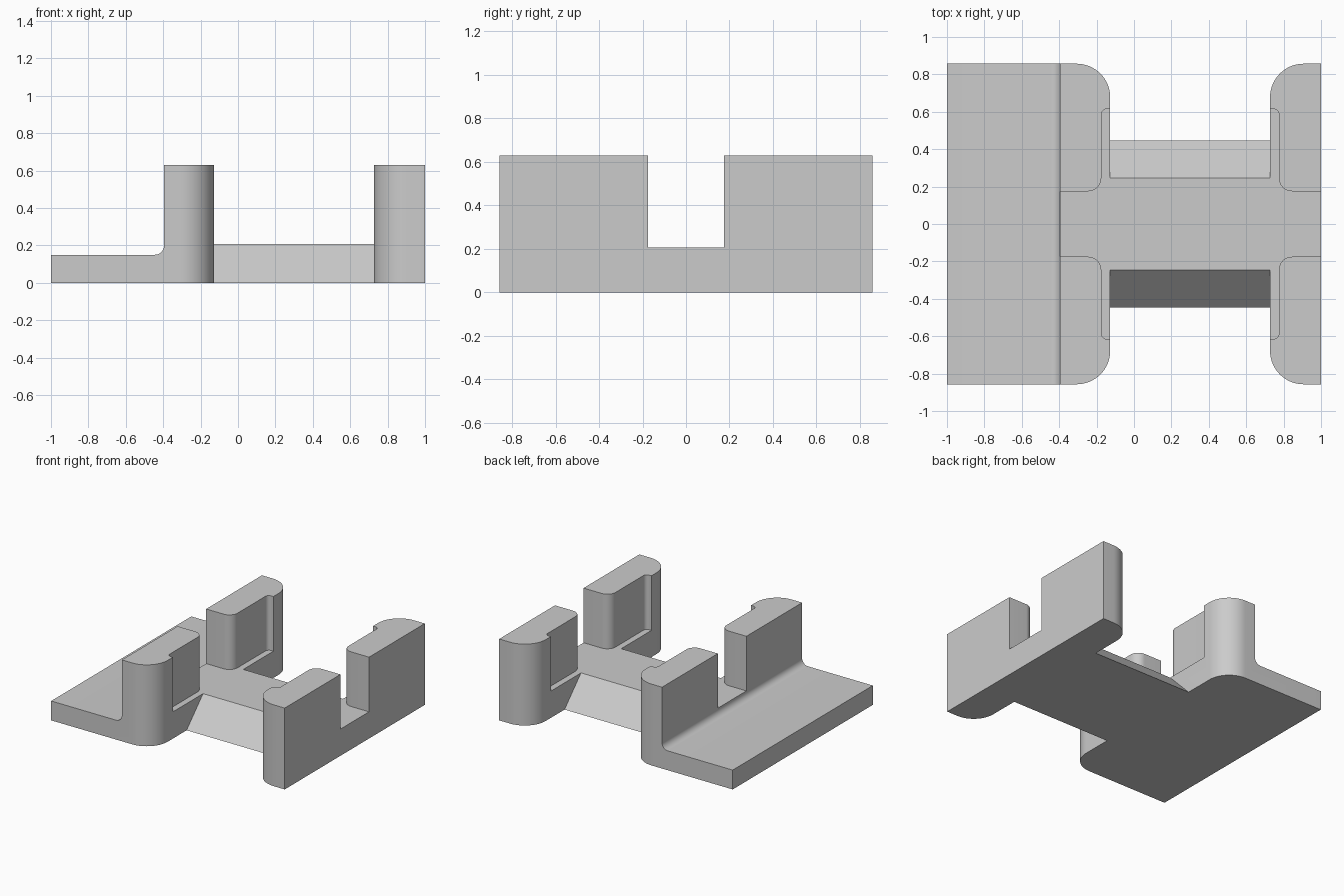
import bpy, bmesh
from math import sin, cos, pi
from mathutils import Vector

if "Cube" in bpy.data.objects:
    bpy.data.objects.remove(bpy.data.objects["Cube"], do_unlink=True)

MID = 0.3        # x of the symmetry line between the two walls
HALF_Y = 0.857   # half depth
FLOOR = 0.207    # height of the bridge and notch floor
TOP = 0.63       # height of the posts

grey = bpy.data.materials.new("light_grey")
grey.use_nodes = True
colour = (0.6, 0.6, 0.6, 1)
grey.diffuse_color = colour
grey.node_tree.nodes["Principled BSDF"].inputs["Base Color"].default_value = colour


def arc(cx, cy, r, start, end, n=16):
    """Points on an arc, angles in quarter turns."""
    return [(cx + r * cos((start + (end - start) * i / n) * pi / 2),
             cy + r * sin((start + (end - start) * i / n) * pi / 2)) for i in range(n + 1)]


def prism(name, points, axis, low, high):
    """Extrude a 2D outline along the named axis."""
    place = {"x": lambda p, t: (t, p[0], p[1]),
             "y": lambda p, t: (p[0], t, p[1]),
             "z": lambda p, t: (p[0], p[1], t)}[axis]
    bm = bmesh.new()
    face = bm.faces.new([bm.verts.new(place(p, low)) for p in points])
    step = Vector(place((0, 0), high - low))
    new = bmesh.ops.extrude_face_region(bm, geom=[face], use_keep_orig=True)["geom"]
    bmesh.ops.translate(bm, vec=step, verts=[g for g in new if isinstance(g, bmesh.types.BMVert)])
    bmesh.ops.recalc_face_normals(bm, faces=bm.faces)
    mesh = bpy.data.meshes.new(name)
    bm.to_mesh(mesh)
    bm.free()
    mesh.materials.append(grey)
    obj = bpy.data.objects.new(name, mesh)
    bpy.context.collection.objects.link(obj)
    return obj


def combine(body, tool, operation):
    """Apply a boolean and remove the tool."""
    mod = body.modifiers.new(operation.lower(), "BOOLEAN")
    mod.object, mod.operation, mod.solver = tool, operation, "EXACT"
    bpy.ops.object.select_all(action="DESELECT")
    bpy.context.view_layer.objects.active = body
    body.select_set(True)
    bpy.ops.object.modifier_apply(modifier=mod.name)
    bpy.data.objects.remove(tool, do_unlink=True)


def mirror_y(points):
    return points + [(x, -y) for x, y in reversed(points)]


def mirror_x(points):
    return [(2 * MID - x, y) for x, y in points]


# Plan of each side, with big rounded corners facing the gap
R = 0.18
corner = arc(-0.127 - R, HALF_Y - R, R, 1, 0)
body = prism("cradle_body", mirror_y([(-1, HALF_Y)] + corner), "z", -0.1, 1)
right_wall = prism("right_wall", mirror_y([(1, HALF_Y)] + mirror_x(corner)), "z", -0.1, 1)

# Bridge with sloping flanks, run into both walls and trimmed later
flank = [(0.545, -0.1), (0.155, 0.3)]
bridge = prism("bridge", flank + [(-y, z) for y, z in reversed(flank)],
               "x", MID - 0.55, MID + 0.55)
combine(body, bridge, "UNION")
combine(body, right_wall, "UNION")

# Front silhouette: low plate, fillet and full-height walls
fillet = arc(-0.445, 0.2, 0.05, -1, 0, 10)
silhouette = prism("silhouette", [(-1.2, 0), (-1.2, 0.15)] + fillet +
                   [(-0.395, TOP), (1.2, TOP), (1.2, 0)], "y", -1.2, 1.2)
combine(body, silhouette, "INTERSECT")

# Slot between the posts: cross channel plus shallow pockets in the wall faces
quarter = ([(1.3, 0.175)] + arc(MID + 0.545, 0.245, 0.07, -1, -2, 12) +
           arc(MID + 0.445, 0.585, 0.03, 0, 1, 8))
slot = prism("slot_cutter", mirror_y(quarter + mirror_x(quarter)[::-1]), "z", FLOOR, 1.2)
combine(body, slot, "DIFFERENCE")

bpy.ops.object.shade_smooth_by_angle(angle=pi / 6)
